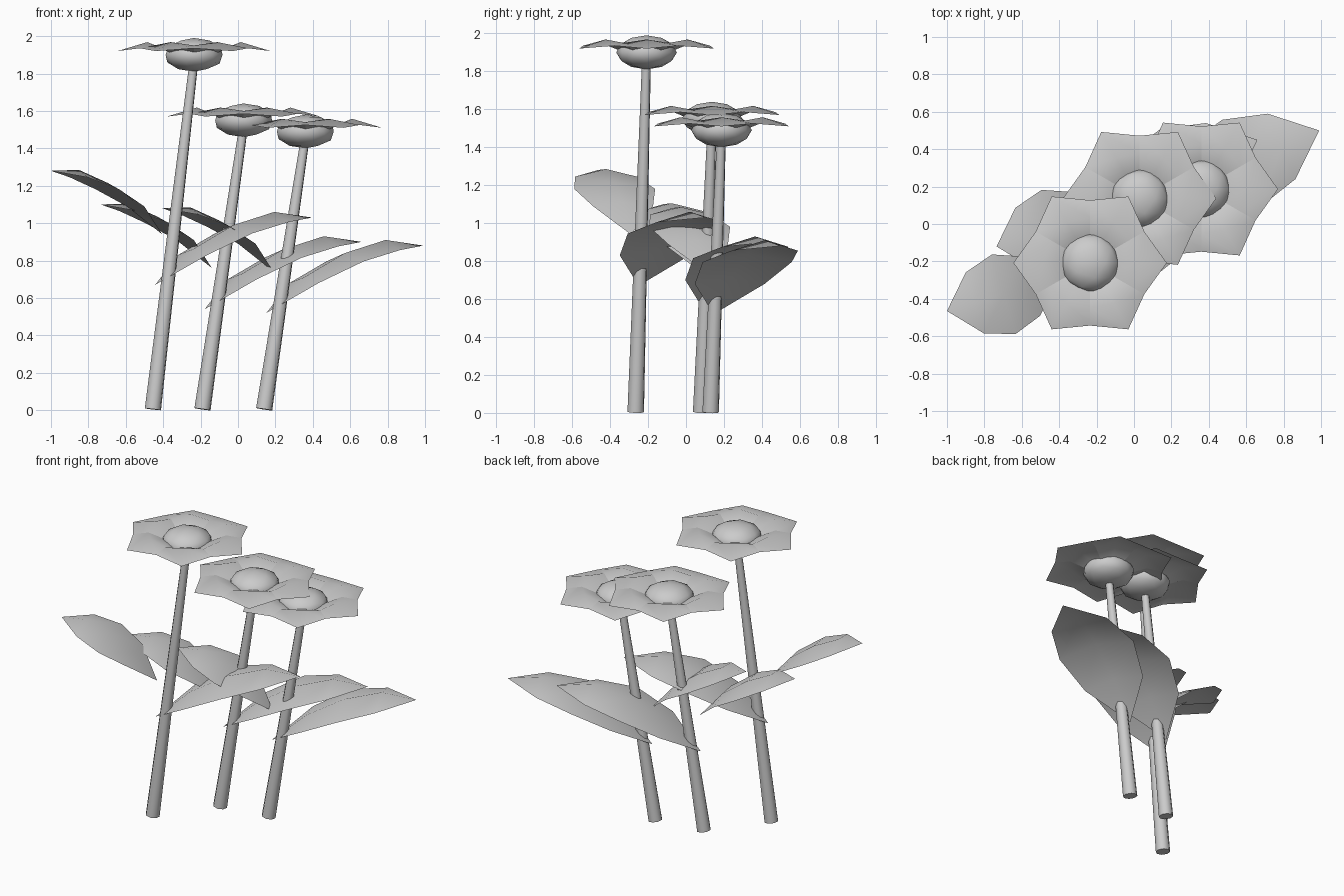
import bpy, bmesh, math
from mathutils import Vector

if "Cube" in bpy.data.objects:
    bpy.data.objects.remove(bpy.data.objects["Cube"])

grey = bpy.data.materials.new("light_grey")
grey.diffuse_color = (0.6, 0.6, 0.6, 1)
grey.use_nodes = True
grey.node_tree.nodes["Principled BSDF"].inputs["Base Color"].default_value = grey.diffuse_color


def finish(name, bm, angle=60):
    me = bpy.data.meshes.new(name)
    bmesh.ops.recalc_face_normals(bm, faces=bm.faces)
    bm.to_mesh(me)
    bm.free()
    ob = bpy.data.objects.new(name, me)
    bpy.context.collection.objects.link(ob)
    me.materials.append(grey)
    bpy.ops.object.select_all(action='DESELECT')
    ob.select_set(True)
    bpy.context.view_layer.objects.active = ob
    bpy.ops.object.shade_smooth_by_angle(angle=math.radians(angle))
    return ob


def stem(name, base, top):
    # tapered tube leaning from base to top
    bm = bmesh.new()
    axis = Vector(top) - Vector(base)
    bmesh.ops.create_cone(bm, cap_ends=True, segments=8, radius1=0.045,
                          radius2=0.024, depth=axis.length)
    rot = axis.to_track_quat('Z', 'Y')
    mid = (Vector(base) + Vector(top)) / 2
    for v in bm.verts:
        v.co = rot @ v.co + mid
    finish(name, bm)


def leaf(name, base, tip, stations):
    # arched blade; stations = (fraction along, half width, mid z, edge z)
    bm = bmesh.new()
    b, t = Vector(base), Vector(tip)
    along = Vector((t.x - b.x, t.y - b.y, 0))
    side = Vector((-along.y, along.x, 0)).normalized()
    rows = []
    for f, w, zm, ze in stations:
        p = Vector((b.x, b.y, 0)) + along * f
        rows.append([bm.verts.new(p + side * w * k + Vector((0, 0, z)))
                     for k, z in ((-1, ze), (0, zm), (1, ze))])
    vb, vt = bm.verts.new(b), bm.verts.new(t)
    for i in range(2):
        bm.faces.new((vb, rows[0][i], rows[0][i + 1]))
        bm.faces.new((rows[-1][i], vt, rows[-1][i + 1]))
        for r0, r1 in zip(rows, rows[1:]):
            bm.faces.new((r0[i], r1[i], r1[i + 1], r0[i + 1]))
    finish(name, bm)


def petals(name, c, ztop):
    # six kite-shaped petals: (radius, z below top) for rib and side edges
    rib = ((0.13, -0.07), (0.25, -0.022), (0.41, -0.07))
    edge = ((0.13, -0.085), (0.24, -0.04), (0.335, -0.055))
    bm = bmesh.new()

    def column(profile, a):
        return [bm.verts.new((c[0] + r * math.cos(a), c[1] + r * math.sin(a), ztop + z))
                for r, z in profile]

    for k in range(6):
        a = math.radians(60 * k)
        cols = [column(p, a + d) for p, d in
                ((edge, -math.pi / 6), (rib, 0), (edge, math.pi / 6))]
        for p, q in zip(cols, cols[1:]):
            for i in range(2):
                bm.faces.new((p[i], p[i + 1], q[i + 1], q[i]))
    finish(name, bm)


def bulb(name, c, ztop):
    # flattened flower centre
    bm = bmesh.new()
    bmesh.ops.create_icosphere(bm, subdivisions=2, radius=1)
    for v in bm.verts:
        v.co = Vector((c[0] + v.co.x * 0.16, c[1] + v.co.y * 0.16,
                       ztop - 0.09 + v.co.z * 0.09))
    finish(name, bm)


# base x, base y, top height, long leaf drop, short leaf drop
plants = ((-0.455, -0.265, 1.99, 0, 0),
          (-0.19, 0.08, 1.64, 0.13, 0.18),
          (0.14, 0.13, 1.58, 0.15, 0.20))

for n, (x, y, h, dl, ds) in enumerate(plants, 1):
    c = (x + 0.22, y + 0.057)
    stem(f"stem_{n}", (x, y, 0.005), (c[0], c[1], h - 0.12))
    bulb(f"flower_centre_{n}", c, h)
    petals(f"petals_{n}", c, h)
    leaf(f"long_leaf_{n}", (x + 0.012, y + 0.015, 0.67 - dl), (x + 0.85, y + 0.37, 1.03 - dl),
         [(f, w, zm - dl, ze - dl) for f, w, zm, ze in
          ((0.24, 0.20, 0.86, 0.83), (0.50, 0.255, 0.99, 0.945), (0.76, 0.19, 1.06, 1.005))])
    leaf(f"short_leaf_{n}", (x + 0.05, y - 0.025, 0.94 - ds), (x - 0.545, y - 0.2, 1.28 - ds),
         [(f, w, zm - ds, ze - ds) for f, w, zm, ze in
          ((0.24, 0.165, 1.11, 1.09), (0.49, 0.222, 1.215, 1.18), (0.75, 0.17, 1.285, 1.245))])
